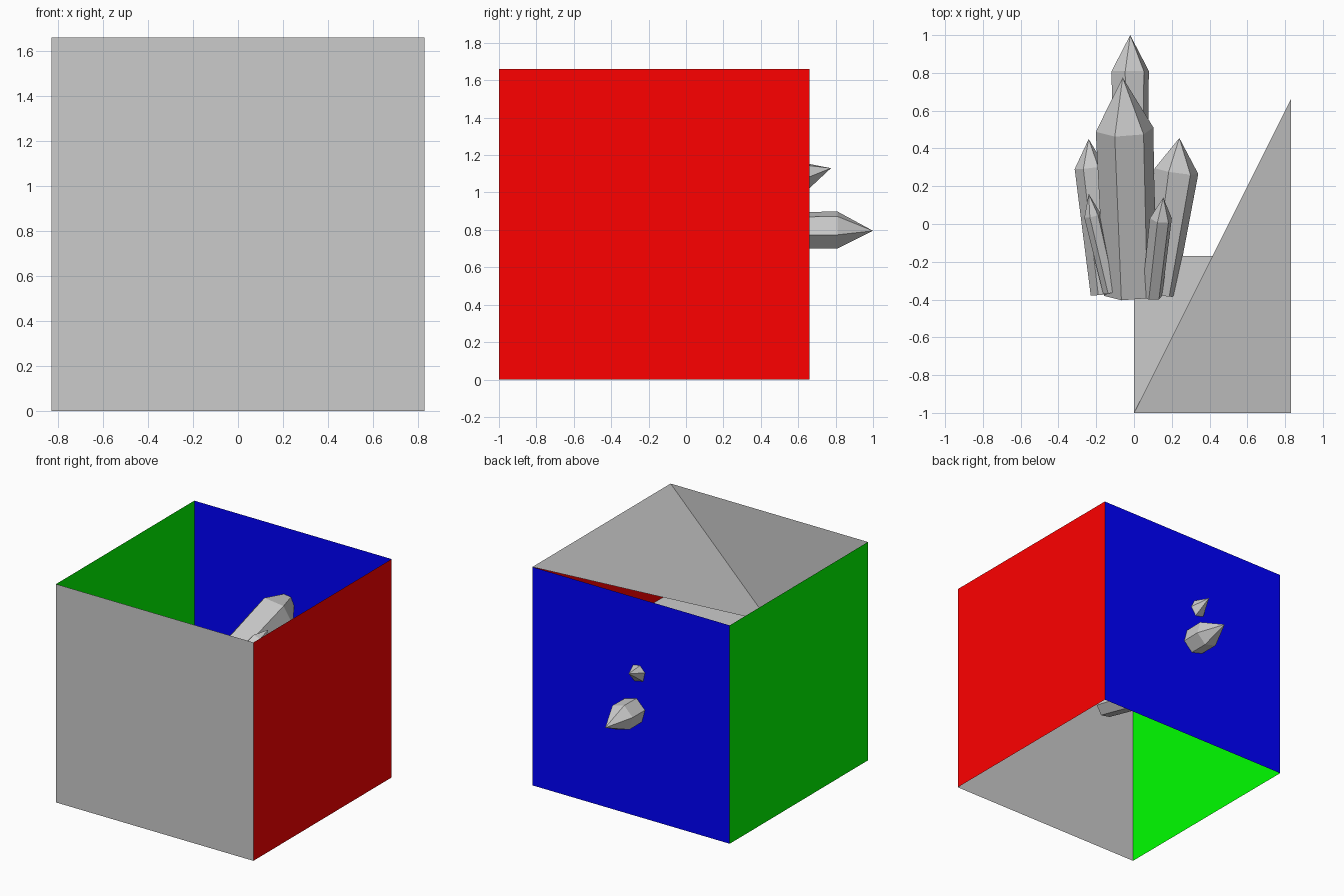
import bpy, math
from mathutils import Vector

if "Cube" in bpy.data.objects:
    bpy.data.objects.remove(bpy.data.objects["Cube"])

R, Y0, Y1, H = 0.83, -1.0, 0.66, 1.66
MID = H / 2


def make(name, verts, faces, color=None):
    me = bpy.data.meshes.new(name)
    me.from_pydata(verts, [], faces)
    me.update()
    ob = bpy.data.objects.new(name, me)
    bpy.context.collection.objects.link(ob)
    if color:
        mat = bpy.data.materials.new(name + "_color")
        mat.diffuse_color = (*color, 1)
        mat.use_nodes = True
        mat.node_tree.nodes["Principled BSDF"].inputs["Base Color"].default_value = mat.diffuse_color
        me.materials.append(mat)
    return ob


def wall(name, a, b, color=None):
    """Upright sheet between two ground points."""
    make(name, [(*a, 0), (*b, 0), (*b, H), (*a, H)], [(0, 1, 2, 3)], color)


def crystal(name, base, shoulder, tip, r0, r1, turn=0.0, sides=6):
    """Faceted shaft from base to shoulder, closed by a pointed tip."""
    base, shoulder, tip = Vector(base), Vector(shoulder), Vector(tip)
    q = (shoulder - base).to_track_quat('Z', 'Y')
    verts = []
    for c, r in ((base, r0), (shoulder, r1)):
        for i in range(sides):
            a = math.tau * i / sides + math.radians(turn)
            verts.append(c + q @ Vector((r * math.cos(a), r * math.sin(a), 0)))
    verts.append(tip)
    faces = [tuple(reversed(range(sides)))]
    for i in range(sides):
        j = (i + 1) % sides
        faces += [(i, j, sides + j, sides + i), (sides + i, sides + j, 2 * sides)]
    make(name, verts, faces)


# Four walls of the open box
wall("front_wall", (-R, Y0), (R, Y0))
wall("right_wall", (R, Y0), (R, Y1), (1, 0, 0))
wall("back_wall", (R, Y1), (-R, Y1), (0, 0, 1))
wall("left_wall", (-R, Y1), (-R, Y0), (0, 1, 0))

# Grey sheets inside the box
make("inner_shelf", [(0, Y0, MID), (R, Y0, MID), (R, -0.17, MID), (0, -0.17, MID)],
     [(0, 1, 2, 3)])
make("slanted_sheet", [(0, Y0, MID), (R, Y0, H), (R, Y1, H)], [(0, 1, 2)])

# Crystal cluster pointing to the back
crystal("main_crystal", (-0.02, -0.37, 0.83), (-0.05, 0.50, 1.05),
        (-0.06, 0.775, 1.13), 0.14, 0.155, 10)
crystal("long_crystal", (-0.02, -0.37, 0.79), (-0.02, 0.81, 0.80),
        (-0.02, 1.0, 0.795), 0.09, 0.102, 15)
crystal("left_crystal", (-0.16, -0.37, 0.82), (-0.235, 0.30, 0.86),
        (-0.24, 0.45, 0.87), 0.07, 0.08, 5)
crystal("right_crystal", (0.13, -0.37, 0.82), (0.225, 0.28, 0.88),
        (0.24, 0.455, 0.90), 0.09, 0.118, 10)
crystal("small_left_crystal", (-0.125, -0.36, 0.88), (-0.22, 0.045, 0.95),
        (-0.24, 0.16, 0.97), 0.04, 0.045, 10)
crystal("small_right_crystal", (0.095, -0.38, 0.90), (0.142, 0.03, 1.09),
        (0.155, 0.14, 1.14), 0.055, 0.06, 15)
crystal("lower_crystal", (-0.03, -0.36, 0.71), (-0.04, 0.16, 0.60),
        (-0.04, 0.32, 0.57), 0.08, 0.09, 10)
